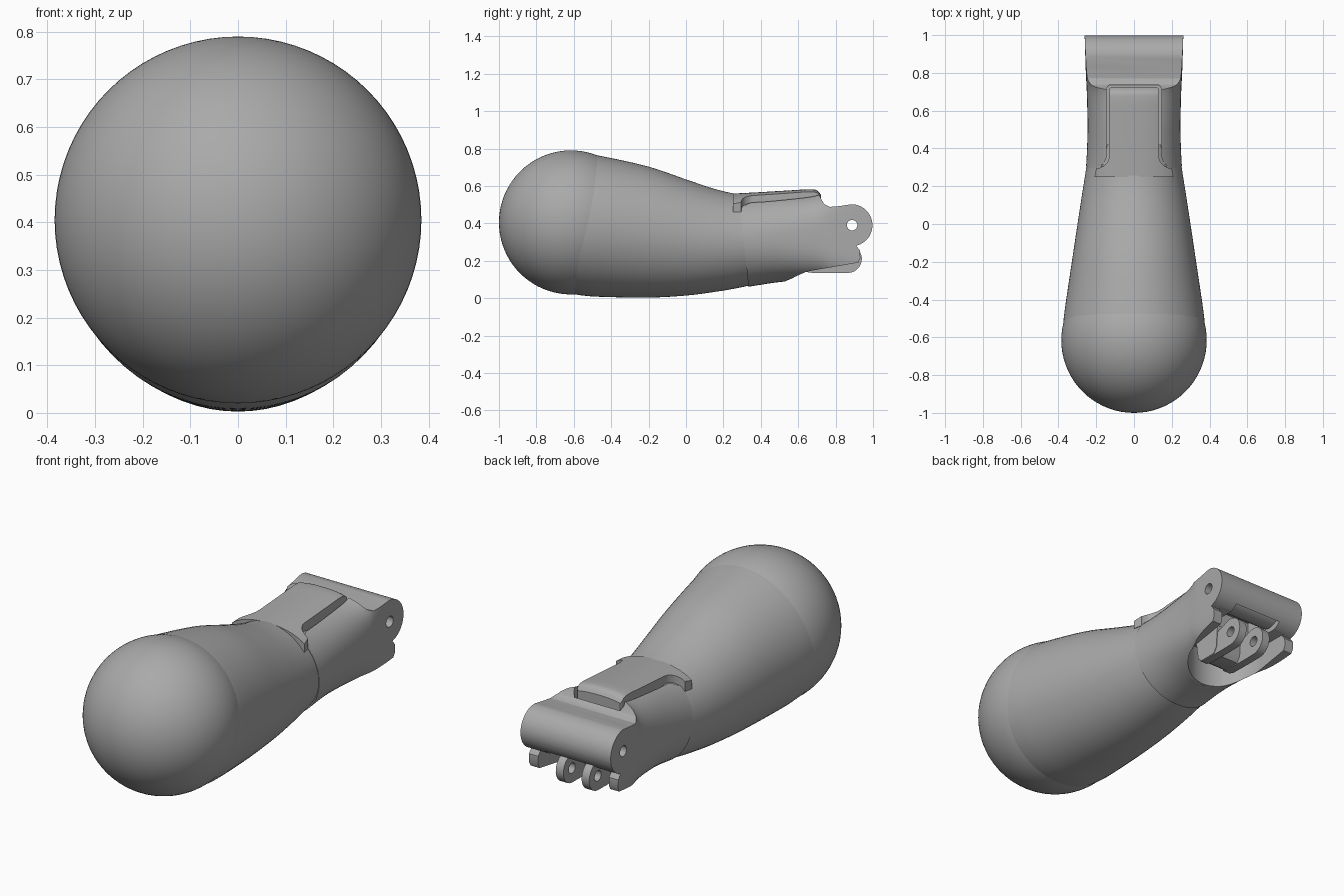
import bpy, bmesh, math
from mathutils import Vector

if "Cube" in bpy.data.objects:
    bpy.data.objects.remove(bpy.data.objects["Cube"], do_unlink=True)

grey = bpy.data.materials.new("plain grey")
grey.use_nodes = True
grey.diffuse_color = (0.4, 0.4, 0.4, 1)
grey.node_tree.nodes["Principled BSDF"].inputs["Base Color"].default_value = (0.4, 0.4, 0.4, 1)


def finish(name, bm):
    bmesh.ops.recalc_face_normals(bm, faces=bm.faces)
    mesh = bpy.data.meshes.new(name)
    bm.to_mesh(mesh)
    bm.free()
    mesh.materials.append(grey)
    ob = bpy.data.objects.new(name, mesh)
    bpy.context.collection.objects.link(ob)
    return ob


def select(ob):
    bpy.ops.object.select_all(action='DESELECT')
    ob.select_set(True)
    bpy.context.view_layer.objects.active = ob


def smooth(ob, angle=35):
    select(ob)
    bpy.ops.object.shade_smooth_by_angle(angle=math.radians(angle))


def boolean(ob, cutter, operation='DIFFERENCE'):
    select(ob)
    mod = ob.modifiers.new("cut", 'BOOLEAN')
    mod.object, mod.operation, mod.solver = cutter, operation, 'EXACT'
    bpy.ops.object.modifier_apply(modifier=mod.name)
    bpy.data.objects.remove(cutter, do_unlink=True)


def prism(name, points, lo, hi, axis='X'):
    """Extrude a (y, z) outline along x, or an (x, y) outline along z."""
    bm = bmesh.new()
    put = (lambda p, d: (d, *p)) if axis == 'X' else (lambda p, d: (*p, d))
    rings = [[bm.verts.new(put(p, d)) for p in points] for d in (lo, hi)]
    n = len(points)
    for i in range(n):
        j = (i + 1) % n
        bm.faces.new((rings[0][i], rings[0][j], rings[1][j], rings[1][i]))
    for ring in rings:
        bm.faces.new(ring)
    return finish(name, bm)


def arc(cx, cy, r, start, end, steps=16):
    angles = [math.radians(start + (end - start) * i / steps) for i in range(steps + 1)]
    return [(cx + r * math.cos(a), cy + r * math.sin(a)) for a in angles]


def box(y0, y1, z0, z1, w):
    return prism("cutter", [(y0, z0), (y1, z0), (y1, z1), (y0, z1)], -w, w)


def rod(name, y, z, r, lo, hi):
    return prism(name, arc(y, z, r, 0, 348.75, 31), lo, hi)


def spline(keys, steps):
    """Catmull-Rom through the key sections."""
    k = [Vector(v) for v in (keys[0], *keys, keys[-1])]
    out = []
    for a, b, c, d in zip(k, k[1:], k[2:], k[3:]):
        for s in range(steps):
            t = s / steps
            out.append(0.5 * (2 * b + (c - a) * t + (2 * a - 5 * b + 4 * c - d) * t * t
                              + (3 * b - a - 3 * c + d) * t ** 3))
    return out + [k[-1]]


def loft(name, keys, steps=6, segs=72):
    """Superellipse sections: y, top z, bottom z, half width, exponent."""
    bm = bmesh.new()
    rings = []
    for y, top, bottom, w, n in spline([Vector(v) for v in keys], steps):
        ring = []
        for i in range(segs):
            a = math.tau * i / segs
            c, s = math.cos(a), math.sin(a)
            x = w * math.copysign(abs(c) ** (2 / n), c)
            z = (top + bottom) / 2 + (top - bottom) / 2 * math.copysign(abs(s) ** (2 / n), s)
            ring.append(bm.verts.new((x, y, z)))
        rings.append(ring)
    for a, b in zip(rings, rings[1:]):
        for i in range(segs):
            j = (i + 1) % segs
            bm.faces.new((a[i], a[j], b[j], b[i]))
    bm.faces.new(rings[0])
    bm.faces.new(rings[-1])
    return finish(name, bm)


# Round end cap
bm = bmesh.new()
bmesh.ops.create_uvsphere(bm, u_segments=72, v_segments=40, radius=0.385)
bmesh.ops.translate(bm, verts=bm.verts, vec=(0, -0.615, 0.405))
smooth(finish("round_end", bm))

# Tapering grip
smooth(loft("grip", [
    (-0.62, 0.77, 0.025, 0.378, 2), (-0.55, 0.772, 0.014, 0.376, 2),
    (-0.45, 0.759, 0.007, 0.366, 2), (-0.2, 0.703, 0.003, 0.329, 2),
    (0, 0.635, 0.014, 0.299, 2), (0.15, 0.585, 0.033, 0.276, 2),
    (0.27, 0.557, 0.053, 0.257, 2), (0.42, 0.535, 0.085, 0.235, 2)]))

# Cuff: rounded tube turning square, trimmed to its side outline
cuff = loft("cuff", [
    (0.2, 0.567, 0.037, 0.27, 2), (0.3, 0.553, 0.055, 0.254, 2.05),
    (0.5, 0.556, 0.086, 0.246, 2.3), (0.7, 0.565, 0.1, 0.25, 3),
    (0.8, 0.6, 0.1, 0.255, 4.5), (1.02, 0.65, 0.08, 0.262, 7)])
outline = ([(0.34, 0), (0.275, 0.65), (0.66, 0.65), (0.69, 0.565), (0.713, 0.55), (0.725, 0.525),
            (0.74, 0.502), (0.77, 0.488), (0.82, 0.492)]
           + arc(0.885, 0.39, 0.112, 90, -72, 24)
           + [(0.91, 0.28), (0.93, 0.255), (0.932, 0.215), (0.92, 0.19),
              (0.7, 0.152), (0.64, 0.14), (0.59, 0.115), (0.53, 0.09), (0.45, 0)])
boolean(cuff, prism("cutter", outline, -0.4, 0.4), 'INTERSECT')

# Hollow underside, knuckle slot, tongue slot and pin hole
hollow = [(0.205, 1.1)] + arc(0, 0.74, 0.205, 0, -180, 24) + [(-0.205, 1.1)]
boolean(cuff, prism("cutter", hollow, -0.1, 0.285, 'Z'))
boolean(cuff, box(0.72, 0.965, 0.2, 0.41, 0.14))
slot = ([(0.145, 0.72), (0.132, 0.735), (-0.132, 0.735), (-0.145, 0.72), (-0.145, 0.38)]
        + arc(-0.21, 0.365, 0.065, 0, -90, 6) + [(-0.21, 0.2), (0.21, 0.2)]
        + arc(0.21, 0.365, 0.065, -90, -180, 6) + [(0.145, 0.38)])
boolean(cuff, prism("cutter", slot, 0.49, 0.7, 'Z'))
boolean(cuff, rod("cutter", 0.888, 0.39, 0.028, -0.5, 0.5))
smooth(cuff)

# Tongue lying in the cuff slot
tongue = loft("tongue", [
    (0.25, 0.559, 0.3, 0.25, 2.1), (0.4, 0.567, 0.3, 0.25, 2.2),
    (0.55, 0.576, 0.3, 0.25, 2.3), (0.66, 0.582, 0.3, 0.25, 2.4),
    (0.7, 0.576, 0.3, 0.25, 2.4), (0.722, 0.552, 0.3, 0.25, 2.4)])
plate = ([(-0.22, 0.2), (0.22, 0.2)] + arc(0.2, 0.365, 0.07, -90, -180, 6)
         + arc(0.115, 0.71, 0.015, 0, 90, 5) + arc(-0.115, 0.71, 0.015, 90, 180, 5)
         + arc(-0.2, 0.365, 0.07, 0, -90, 6))
boolean(tongue, prism("cutter", plate, 0.46, 0.7, 'Z'), 'INTERSECT')
smooth(tongue)

# Roller inside the knuckle
roller = rod("roller", 0.888, 0.39, 0.08, -0.145, 0.145)
boolean(roller, rod("cutter", 0.888, 0.39, 0.028, -0.5, 0.5))
smooth(roller)

# Latch under the knuckle: two drilled ears on a base block
ear = [(0.62, 0.25), (0.63, 0.145), (0.66, 0.136), (0.8, 0.134)] + arc(0.865, 0.21, 0.075, -90, 100, 20) + [(0.76, 0.25)]
for side, name in ((-1, "right"), (1, "left")):
    lug = prism(name + "_latch_ear", ear, side * 0.075 - 0.022, side * 0.075 + 0.022)
    boolean(lug, rod("cutter", 0.868, 0.21, 0.027, -0.5, 0.5))
    smooth(lug)
base = prism("latch_base", [(0.6, 0.29), (0.62, 0.16), (0.65, 0.14), (0.74, 0.14), (0.76, 0.17), (0.77, 0.29)], -0.1, 0.1)
smooth(base)
